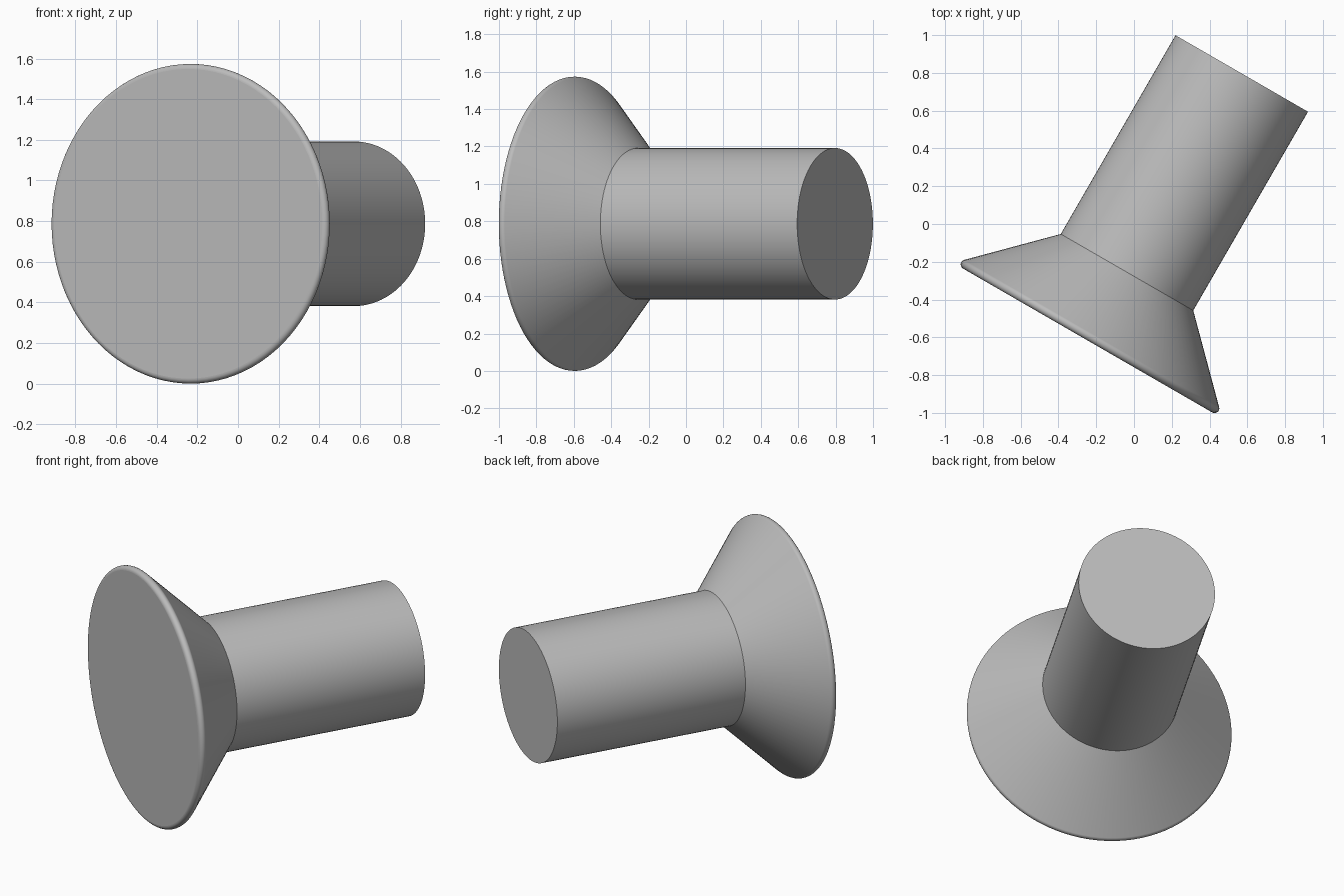
import bpy, bmesh
from math import sin, cos, pi, radians, sqrt
from mathutils import Matrix, Vector

cube = bpy.data.objects.get("Cube")
if cube:
    bpy.data.objects.remove(cube, do_unlink=True)

SEGMENTS = 96
SHAFT_R = 0.405
HEAD_DEPTH = 0.392      # rim centre to the start of the shaft
LENGTH = 1.607          # rim centre to the end of the shaft
FILLET = 0.025
RIM_R = SHAFT_R + HEAD_DEPTH - sqrt(2) * FILLET

steel = bpy.data.materials.new("grey steel")
steel.use_nodes = True
grey = (0.5, 0.5, 0.5, 1)
steel.diffuse_color = grey
steel.node_tree.nodes["Principled BSDF"].inputs["Base Color"].default_value = grey


def lathe(name, profile):
    """Revolve (radius, height) points about z; cap both ends."""
    bm = bmesh.new()
    rings = []
    for r, h in profile:
        rings.append([bm.verts.new((r * cos(2 * pi * i / SEGMENTS),
                                    r * sin(2 * pi * i / SEGMENTS), h))
                      for i in range(SEGMENTS)])
    for low, high in zip(rings, rings[1:]):
        for i in range(SEGMENTS):
            j = (i + 1) % SEGMENTS
            bm.faces.new((low[i], low[j], high[j], high[i])).smooth = True
    bm.faces.new(rings[0][::-1])
    bm.faces.new(rings[-1])
    bm.normal_update()
    for edge in bm.edges:
        edge.smooth = edge.calc_face_angle(0) < radians(30)
    mesh = bpy.data.meshes.new(name)
    bm.to_mesh(mesh)
    bm.free()
    mesh.materials.append(steel)
    obj = bpy.data.objects.new(name, mesh)
    bpy.context.collection.objects.link(obj)
    normals = obj.modifiers.new("even normals", 'WEIGHTED_NORMAL')
    normals.keep_sharp = True
    return obj


# Countersunk head with a rounded rim, joined in one profile to the plain shaft
rim = []
for k in range(11):
    a = radians(-90 + 135 * k / 10)
    rim.append((RIM_R + FILLET * cos(a), FILLET * sin(a)))
screw = lathe("countersunk_pin", rim + [(SHAFT_R, HEAD_DEPTH), (SHAFT_R, LENGTH)])

# Lay the pin level, its shaft pointing back and to the left
axis = Vector((sin(radians(30)), cos(radians(30)), 0))
screw.matrix_world = (Matrix.Translation((-0.233, -0.595, RIM_R + FILLET))
                      @ axis.to_track_quat('Z', 'Y').to_matrix().to_4x4())
